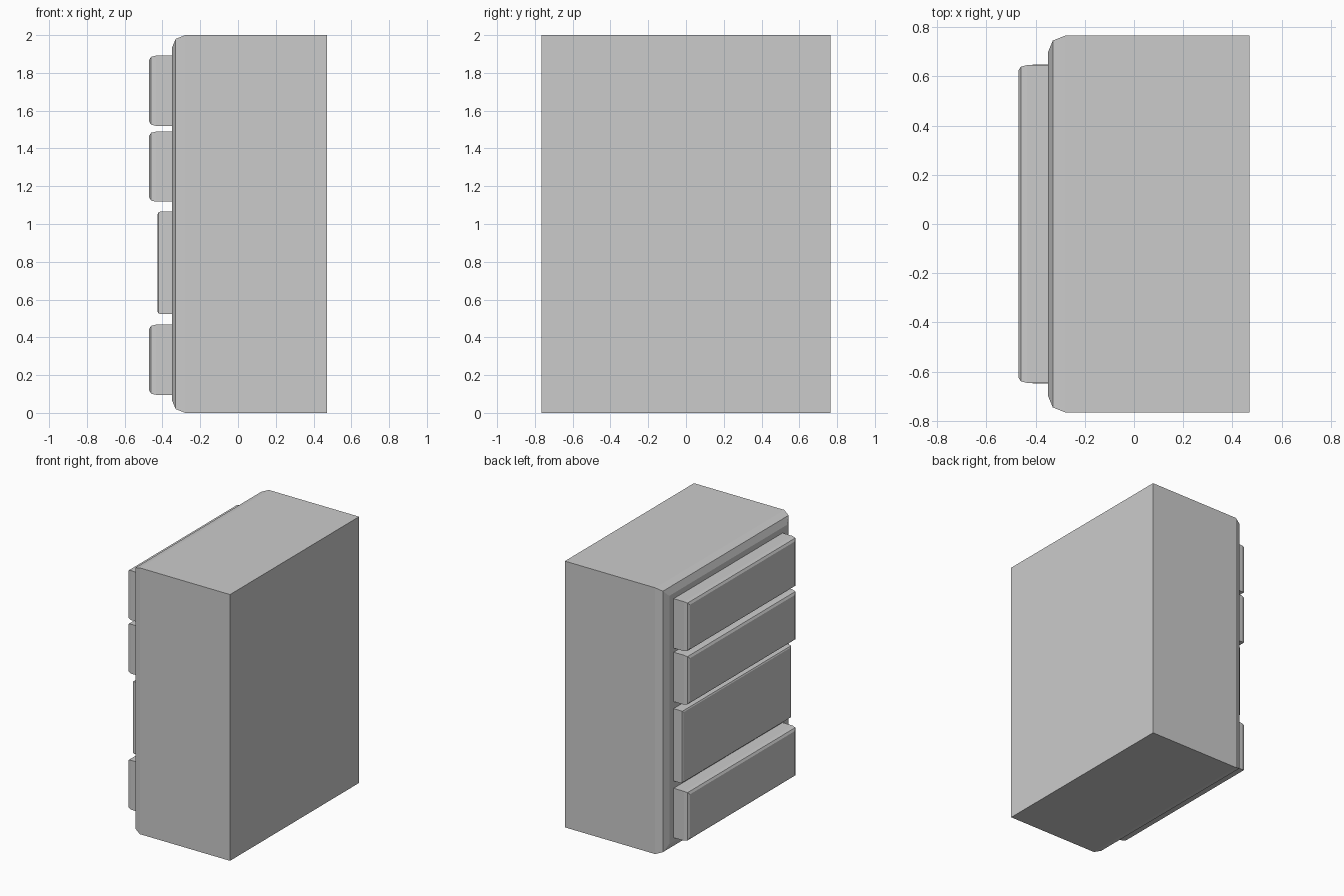
import bpy, bmesh

if "Cube" in bpy.data.objects:
    bpy.data.objects.remove(bpy.data.objects["Cube"])


def slab(name, half_y, z0, z1, sections):
    """Loft rectangles along x; sections are (x, inset) from back to front."""
    bm = bmesh.new()
    rings = []
    for x, i in sections:
        y = half_y - i
        rings.append([bm.verts.new((x, a, b)) for a, b in
                      ((-y, z0 + i), (y, z0 + i), (y, z1 - i), (-y, z1 - i))])
    for r, s in zip(rings, rings[1:]):
        for k in range(4):
            n = (k + 1) % 4
            bm.faces.new((r[k], r[n], s[n], s[k]))
    bm.faces.new(rings[0])
    bm.faces.new(rings[-1])
    bmesh.ops.recalc_face_normals(bm, faces=bm.faces)
    mesh = bpy.data.meshes.new(name)
    bm.to_mesh(mesh)
    bm.free()
    obj = bpy.data.objects.new(name, mesh)
    bpy.context.collection.objects.link(obj)
    return obj


# Cabinet body with a two-step chamfer around its drawer side
slab("cabinet_body", 0.766, 0.0, 2.0,
     [(0.47, 0), (-0.28, 0), (-0.33, 0.02), (-0.35, 0.068)])

# Three deep drawer fronts with softened edges
for n, z0 in enumerate((0.096, 1.118, 1.52)):
    slab(f"drawer_front_{n + 1}", 0.646, z0, z0 + 0.371,
         [(-0.345, 0), (-0.435, 0), (-0.46, 0.006), (-0.47, 0.022)])

# Taller, shallower panel between them
slab("middle_panel", 0.648, 0.523, 1.066,
     [(-0.345, 0), (-0.41, 0), (-0.42, 0.003), (-0.425, 0.012)])
